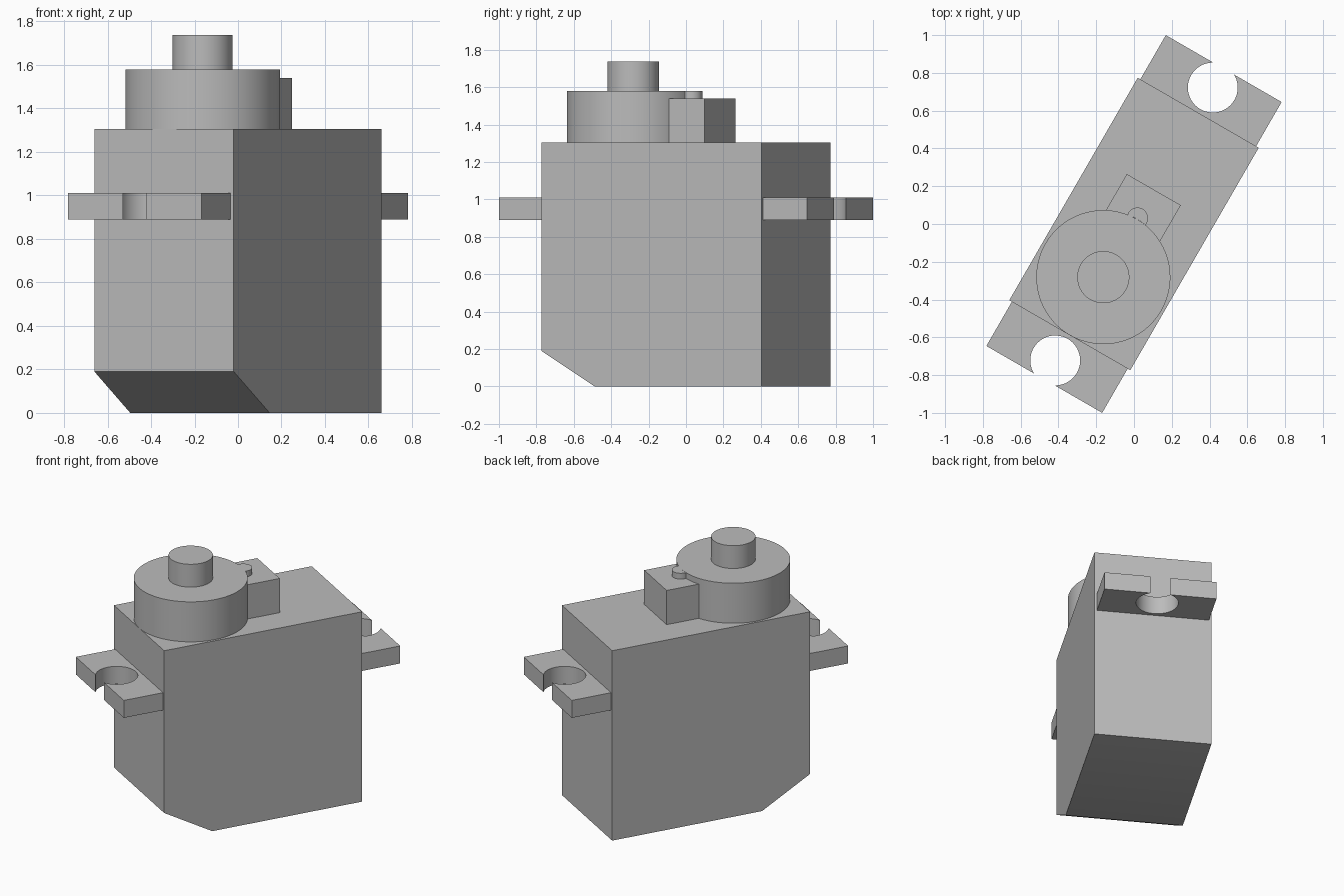
import bpy
import bmesh
from math import sin, cos, pi, radians, asin
from mathutils import Matrix, Vector

cube = bpy.data.objects.get("Cube")
if cube:
    bpy.data.objects.remove(cube, do_unlink=True)

# One plain grey plastic
grey = bpy.data.materials.new("grey_plastic")
grey.use_nodes = True
colour = (0.5, 0.5, 0.5, 1)
grey.diffuse_color = colour
bsdf = next(n for n in grey.node_tree.nodes if n.type == 'BSDF_PRINCIPLED')
bsdf.inputs["Base Color"].default_value = colour

# Parts are laid out along local x, then the whole model is turned about z
TURN = Matrix.Rotation(radians(60), 4, 'Z')
BODY_X, BODY_Y, BODY_TOP = 0.68, 0.37, 1.305


def prism(name, outline, sweep, turn=TURN):
    """Extrude a flat outline of 3D points along the sweep vector."""
    bm = bmesh.new()
    face = bm.faces.new([bm.verts.new(p) for p in outline])
    swept = bmesh.ops.extrude_face_region(bm, geom=[face], use_keep_orig=True)
    moved = [v for v in swept["geom"] if isinstance(v, bmesh.types.BMVert)]
    bmesh.ops.translate(bm, verts=moved, vec=Vector(sweep))
    bmesh.ops.recalc_face_normals(bm, faces=bm.faces)
    bm.transform(turn)
    mesh = bpy.data.meshes.new(name)
    bm.to_mesh(mesh)
    bm.free()
    mesh.materials.append(grey)
    obj = bpy.data.objects.new(name, mesh)
    bpy.context.collection.objects.link(obj)
    bpy.ops.object.select_all(action='DESELECT')
    obj.select_set(True)
    bpy.context.view_layer.objects.active = obj
    bpy.ops.object.shade_smooth_by_angle(angle=radians(30))
    return obj


def arc(x, r, z, start=0.0, end=2 * pi, steps=64, closed=True):
    """Points on an arc centred on the local x axis."""
    count = steps if closed else steps + 1
    angles = [start + (end - start) * i / steps for i in range(count)]
    return [(x + r * cos(a), r * sin(a), z) for a in angles]


def disc(name, x, r, bottom, top):
    prism(name, arc(x, r, bottom), (0, 0, top - bottom))


# Body with one sloped lower edge
side = [(-0.35, 0), (BODY_X, 0), (BODY_X, BODY_TOP),
        (-BODY_X, BODY_TOP), (-BODY_X, 0.19)]
prism("body", [(x, -BODY_Y, z) for x, z in side], (0, 2 * BODY_Y, 0))

# Mounting ears, each with a round screw hole open at its outer end
EAR_X, EAR_Y, EAR_Z = 0.95, 0.354, 0.89
HOLE_X, HOLE_R = 0.834, 0.132
gap = pi / 2 - asin((EAR_X - HOLE_X) / HOLE_R)
hole = arc(HOLE_X, HOLE_R, EAR_Z, gap, 2 * pi - gap, 48, closed=False)
ear = hole + [(EAR_X, -EAR_Y, EAR_Z), (BODY_X, -EAR_Y, EAR_Z),
              (BODY_X, EAR_Y, EAR_Z), (EAR_X, EAR_Y, EAR_Z)]
for name, angle in (("back_ear", 0), ("front_ear", pi)):
    prism(name, ear, (0, 0, 0.12), TURN @ Matrix.Rotation(angle, 4, 'Z'))

# Gear housing, output shaft, and the block with its small round tab
AXIS_X = -0.325
disc("gear_housing", AXIS_X, 0.355, BODY_TOP, 1.58)
disc("output_shaft", AXIS_X, 0.138, 1.58, 1.737)
block = [(-0.1, -0.165), (0.21, -0.165), (0.21, 0.165), (-0.1, 0.165)]
prism("gear_block", [(x, y, BODY_TOP) for x, y in block], (0, 0, 0.235))

# Tab stops at the housing rim so its top face does not overlap
TAB_X, TAB_R = 0.036, 0.056
tab = arc(TAB_X, TAB_R, 1.54, -1.7, 1.7, 24, closed=False)
rim = asin(tab[-1][1] / 0.355)
tab += arc(AXIS_X, 0.355, 1.54, rim, -rim, 8, closed=False)
prism("round_tab", tab, (0, 0, 0.04))
